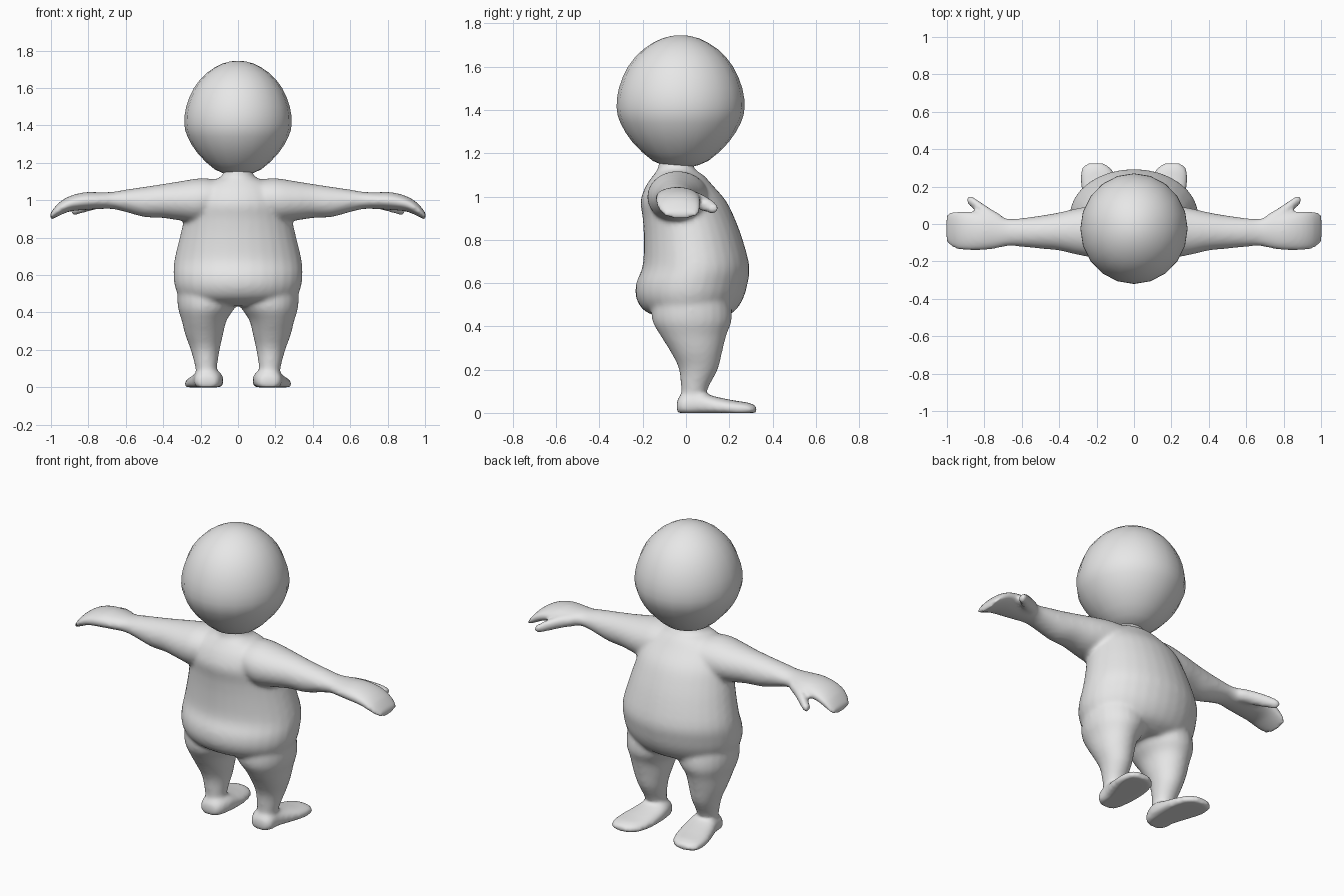
import bpy, bmesh, math
from mathutils import Vector

cube = bpy.data.objects.get("Cube")
if cube:
    bpy.data.objects.remove(cube, do_unlink=True)

clay = bpy.data.materials.new("plain_grey")
clay.use_nodes = True
grey = (0.8, 0.8, 0.8, 1)
clay.diffuse_color = grey
clay.node_tree.nodes["Principled BSDF"].inputs["Base Color"].default_value = grey


def catmull(a, b, c, d, t):
    return [0.5 * (2 * q + (r - p) * t + (2 * p - 5 * q + 4 * r - s) * t * t
                   + (3 * q - p - 3 * r + s) * t ** 3) for p, q, r, s in zip(a, b, c, d)]


def refine(rings, steps):
    out = []
    for i in range(len(rings) - 1):
        a, d = rings[max(i - 1, 0)], rings[min(i + 2, len(rings) - 1)]
        out += [catmull(a, rings[i], rings[i + 1], d, k / steps) for k in range(steps)]
    return out + [list(rings[-1])]


def loft(bm, axis, rings, side=1, sides=24, steps=3, square=1.0):
    """Skin elliptical rings given as (position, low, high, low, high) along an axis."""
    u, v = [i for i in range(3) if i != axis]
    loops = []
    for p, u0, u1, v0, v1 in refine(rings, steps):
        loop = []
        for k in range(sides):
            a = 2 * math.pi * k / sides
            c, s = [math.copysign(abs(f) ** square, f) for f in (math.cos(a), math.sin(a))]
            co = Vector()
            co[axis] = p
            co[u] = (u0 + u1) / 2 + (u1 - u0) / 2 * c
            co[v] = (v0 + v1) / 2 + (v1 - v0) / 2 * s
            co.x *= side
            co.z = max(co.z, 0)
            loop.append(bm.verts.new(co))
        loops.append(loop)
    faces = [bm.faces.new((l[k], l[(k + 1) % sides], m[(k + 1) % sides], m[k]))
             for l, m in zip(loops, loops[1:]) for k in range(sides)]
    faces += [bm.faces.new(loops[0]), bm.faces.new(loops[-1])]
    bmesh.ops.recalc_face_normals(bm, faces=faces)


def finish(bm, name):
    mesh = bpy.data.meshes.new(name)
    for f in bm.faces:
        f.smooth = True
    bm.to_mesh(mesh)
    bm.free()
    mesh.materials.append(clay)
    obj = bpy.data.objects.new(name, mesh)
    bpy.context.collection.objects.link(obj)
    return obj


# Torso with rounded belly at +y and short neck
body = bmesh.new()
torso = [(.435, .2, -.1, .16), (.47, .3, -.19, .225), (.53, .335, -.23, .265),
         (.6, .345, -.23, .285), (.68, .34, -.2, .293), (.8, .312, -.195, .262),
         (.9, .288, -.2, .225), (.98, .27, -.21, .185), (1.05, .23, -.185, .125),
         (1.1, .16, -.15, .08), (1.13, .085, -.13, .038), (1.2, .075, -.12, .03)]
loft(body, 2, [(z, -w, w, y0, y1) for z, w, y0, y1 in torso], sides=32)

arm = [(.1, -.16, .1, .93, 1.11), (.2, -.18, .1, .88, 1.118), (.3, -.165, .085, .89, 1.103),
       (.4, -.142, .062, .905, 1.087), (.5, -.132, .045, .91, 1.072), (.6, -.122, .032, .937, 1.057),
       (.67, -.118, .028, .953, 1.045), (.74, -.132, .05, .953, 1.043), (.82, -.142, .063, .948, 1.043),
       (.9, -.142, .07, .94, 1.022), (.96, -.132, .07, .915, .985), (1.005, -.1, .055, .893, .93)]
thumb = [(.71, -.04, .05, .96, 1.03), (.77, 0, .085, .947, 1.022), (.83, .053, .125, .93, .998),
         (.87, .09, .15, .92, .975), (.892, .11, .148, .925, .96)]
leg = [(.02, .115, .22, -.01, .1), (.1, .113, .227, -.022, .097), (.2, .098, .253, -.032, .147),
       (.28, .08, .282, -.07, .167), (.36, .06, .302, -.12, .187), (.43, .015, .322, -.157, .212),
       (.52, 0, .32, -.15, .2), (.6, .05, .28, -.1, .15)]
foot = [(-.043, .13, .2, 0, .055), (-.02, .1, .23, -.02, .085), (.05, .08, .24, -.02, .1),
        (.13, .078, .265, -.02, .077), (.22, .088, .287, -.02, .058), (.29, .115, .283, -.02, .047),
        (.326, .16, .25, 0, .032)]

# Mirrored limbs
for side in (1, -1):
    loft(body, 0, arm, side)
    loft(body, 0, thumb, side, sides=16)
    loft(body, 2, leg, side)
    loft(body, 1, foot, side, square=.85)

# Fuse the limbs and torso into one soft skin
skin = finish(body, "body")
fuse = skin.modifiers.new("fuse", 'REMESH')
fuse.mode = 'VOXEL'
fuse.voxel_size = .012
fuse.use_smooth_shade = True
soften = skin.modifiers.new("soften", 'SMOOTH')
soften.factor = .5
soften.iterations = 8

# Large egg-shaped head
head = bmesh.new()
egg = [(1.137, .05), (1.165, .125), (1.25, .215), (1.34, .27), (1.41, .287), (1.5, .277),
       (1.6, .236), (1.68, .168), (1.73, .085), (1.745, .02)]
loft(head, 2, [(z, -r, r, -.025 - r * 1.03, -.025 + r * 1.03) for z, r in egg], sides=20, steps=2)
finish(head, "head")
